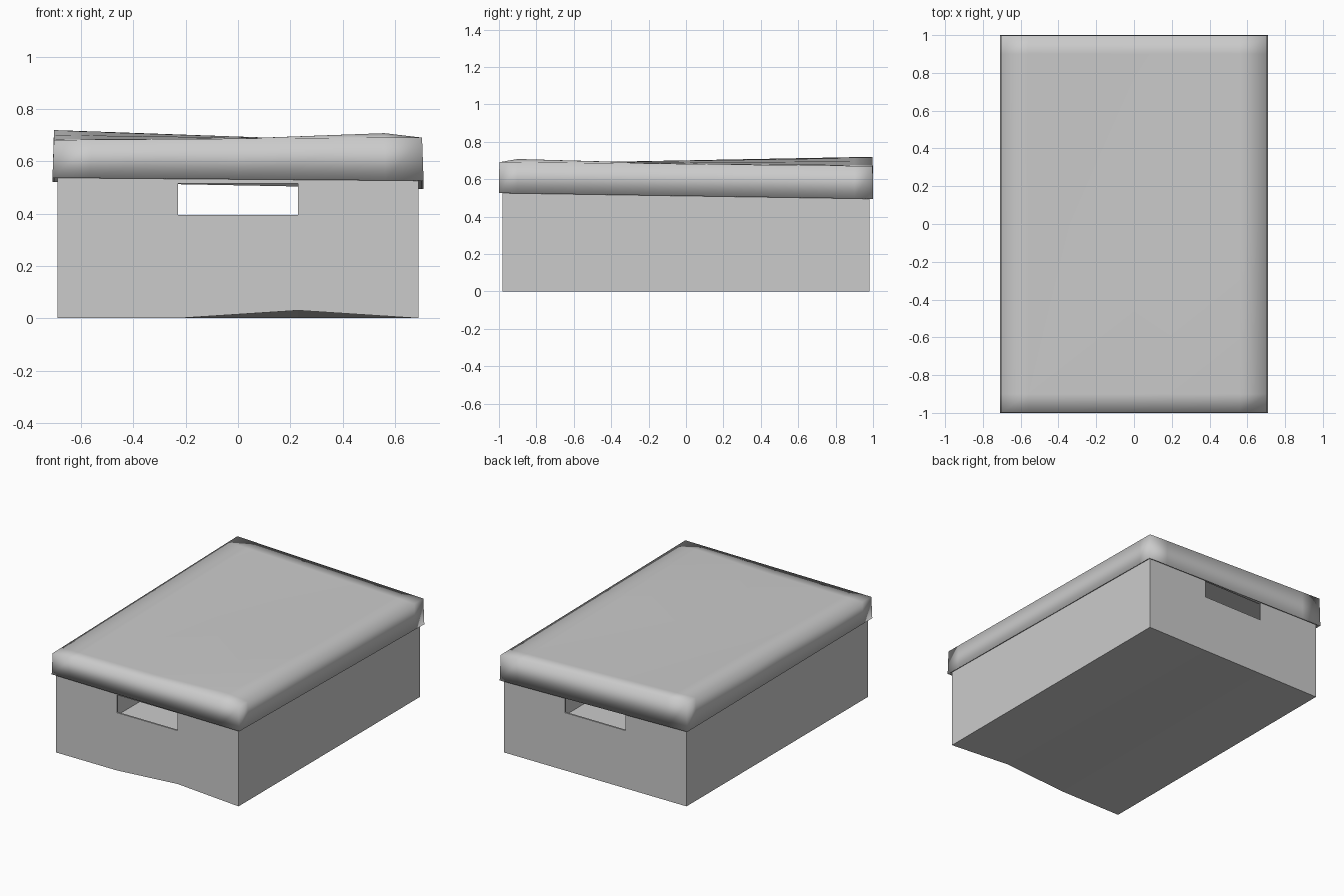
import bpy
import bmesh

if "Cube" in bpy.data.objects:
    bpy.data.objects.remove(bpy.data.objects["Cube"])


def finish(bm, name, thickness):
    mesh = bpy.data.meshes.new(name)
    bm.to_mesh(mesh)
    bm.free()
    ob = bpy.data.objects.new(name, mesh)
    bpy.context.collection.objects.link(ob)
    mod = ob.modifiers.new("card thickness", 'SOLIDIFY')
    mod.thickness = thickness
    mod.offset = -1
    mod.use_even_offset = True
    return ob


def bilinear(x, y, fl, fr, bl, br):
    u, v = (x + 0.71) / 1.42, (y + 1) / 2
    return (fl * (1 - u) + fr * u) * (1 - v) + (bl * (1 - u) + br * u) * v


# Box body: open tray with a hand hole in both end walls
bm = bmesh.new()
xs = [-0.69, -0.23, 0.23, 0.69]
ring = [(x, -0.98) for x in xs] + [(x, 0.98) for x in reversed(xs)]
rows = [[bm.verts.new((x, y, z)) for x, y in ring] for z in (0, 0.395, 0.515, 0.65)]
rows[0][2].co.z = 0.03  # warped front bottom edge
for r in range(3):
    for i in range(8):
        if r == 1 and i in (1, 5):
            continue
        j = (i + 1) % 8
        bm.faces.new((rows[r][i], rows[r][j], rows[r + 1][j], rows[r + 1][i]))
base = rows[0]
for i in range(3):
    bm.faces.new((base[i], base[7 - i], base[6 - i], base[i + 1]))
finish(bm, "box_body", 0.012)

# Lid: gently warped top panel
bm = bmesh.new()
gx = [-0.704, -0.56, 0, 0.56, 0.704]
gy = [-0.998, -0.9, 0, 0.9, 0.998]
grid = [[bm.verts.new((x, y, bilinear(x, y, 0.682, 0.692, 0.72, 0.67))) for x in gx] for y in gy]
grid[1][3].co.z = 0.708
for j in range(4):
    for i in range(4):
        bm.faces.new((grid[j][i], grid[j][i + 1], grid[j + 1][i + 1], grid[j + 1][i]))

# Lid: skirt hanging from the top panel's border
edge = (grid[0][:4] + [row[4] for row in grid[:4]]
        + grid[4][:0:-1] + [row[0] for row in grid[:0:-1]])
hem = []
for v in edge:
    x, y = v.co.x * 0.71 / 0.704, v.co.y / 0.998
    hem.append(bm.verts.new((x, y, bilinear(x, y, 0.537, 0.526, 0.522, 0.495))))
for i in range(16):
    j = (i + 1) % 16
    bm.faces.new((hem[i], hem[j], edge[j], edge[i]))
for f in bm.faces:
    f.smooth = True
for e in bm.edges:
    if len(e.link_faces) == 2 and e.calc_face_angle() > 0.6:
        e.smooth = False
finish(bm, "box_lid", 0.008)
